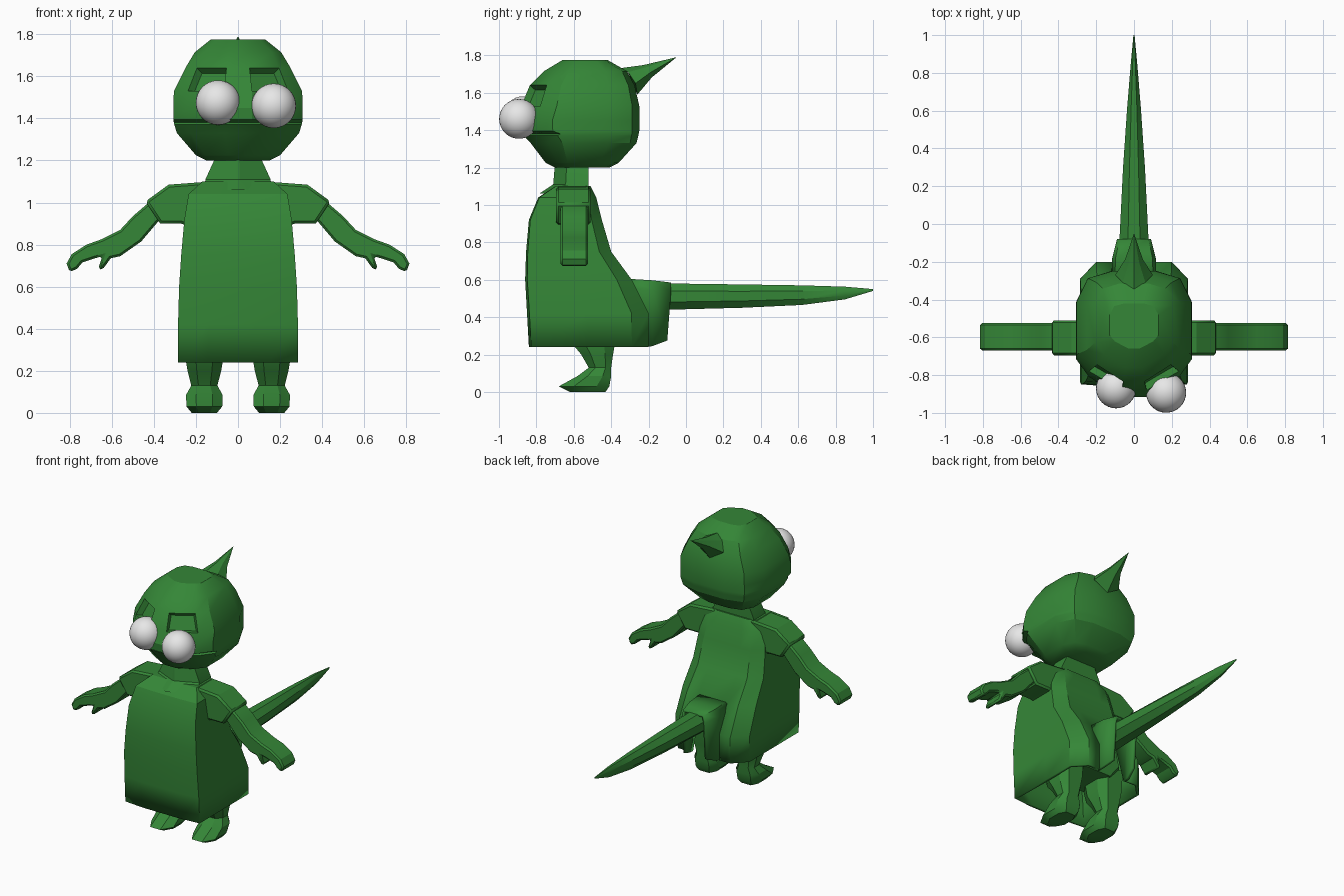
import bpy, bmesh, math
from mathutils import Vector

if "Cube" in bpy.data.objects:
    bpy.data.objects.remove(bpy.data.objects["Cube"], do_unlink=True)


def material(name, rgb):
    m = bpy.data.materials.new(name)
    m.use_nodes = True
    m.diffuse_color = (*rgb, 1)
    bsdf = m.node_tree.nodes["Principled BSDF"]
    bsdf.inputs["Base Color"].default_value = (*rgb, 1)
    bsdf.inputs["Roughness"].default_value = 0.8
    return m


GREEN = material("leaf green", (0.035, 0.24, 0.038))
WHITE = material("eye white", (0.8, 0.8, 0.8))


def finish(name, bm, mat=GREEN, angle=28):
    bmesh.ops.recalc_face_normals(bm, faces=bm.faces)
    mesh = bpy.data.meshes.new(name)
    bm.to_mesh(mesh)
    bm.free()
    mesh.materials.append(mat)
    ob = bpy.data.objects.new(name, mesh)
    bpy.context.collection.objects.link(ob)
    bpy.ops.object.select_all(action='DESELECT')
    ob.select_set(True)
    bpy.context.view_layer.objects.active = ob
    bpy.ops.object.shade_smooth_by_angle(angle=math.radians(angle))
    return ob


def ring(shape, w, front, back, z, x=0):
    """Horizontal symmetric section; shape holds (width, depth) fractions from front to back."""
    half = [(w * a, front + (back - front) * b) for a, b in shape]
    return [(x + a, b, z) for a, b in half] + [(x - a, b, z) for a, b in reversed(half)]


def loft(rings, cap_start=True, cap_end=True, closed=True):
    bm = bmesh.new()
    rows = [[bm.verts.new(p) for p in r] for r in rings]
    n = len(rows[0])
    for lo, hi in zip(rows, rows[1:]):
        for i in range(n if closed else n - 1):
            j = (i + 1) % n
            bm.faces.new((lo[i], lo[j], hi[j], hi[i]))
    if cap_start:
        bm.faces.new(rows[0])
    if cap_end:
        bm.faces.new(rows[-1])
    bmesh.ops.recalc_face_normals(bm, faces=bm.faces)
    return bm


def prism(name, outline, y0, y1, side, bevel):
    """Front outline extruded in depth, with softened edges."""
    bm = bmesh.new()
    face = bm.faces.new([bm.verts.new((side * x, y0, z)) for x, z in outline])
    out = bmesh.ops.extrude_face_region(bm, geom=[face])
    moved = [v for v in out["geom"] if isinstance(v, bmesh.types.BMVert)]
    bmesh.ops.translate(bm, verts=moved, vec=(0, y1 - y0, 0))
    ob = finish(name, bm)
    mod = ob.modifiers.new("soft edges", 'BEVEL')
    mod.width, mod.segments, mod.limit_method = bevel, 1, 'ANGLE'
    mod.angle_limit = math.radians(60)
    return ob


def thicken(ob, t):
    mod = ob.modifiers.new("cloth", 'SOLIDIFY')
    mod.thickness, mod.offset = t, -1


# Robe: open at the hem, slit at the back below the tail
cloth = [(0.5, 0), (1, 0.02), (1, 0.5), (1, 0.86), (0.7, 1), (0.4, 1)]
robe_sections = [
    (0.285, -0.84, -0.20, 0.24), (0.285, -0.85, -0.20, 0.42),
    (0.28, -0.86, -0.29, 0.60), (0.27, -0.855, -0.40, 0.75),
    (0.255, -0.84, -0.45, 0.92), (0.235, -0.79, -0.48, 1.04),
    (0.17, -0.70, -0.51, 1.10)]
bm = loft([ring(cloth, *s) for s in robe_sections], cap_start=False)
slit = [f for f in bm.faces if abs(f.calc_center_median().x) < 0.01
        and f.calc_center_median().y > -0.3 and f.calc_center_median().z < 0.6]
bmesh.ops.delete(bm, geom=slit, context='FACES')
thicken(finish("robe", bm), 0.02)

# Cloth flap arching over the tail root
flap = []
for y_top, y_low, w, top, low in [(-0.31, -0.22, 0.12, 0.605, 0.24),
                                  (-0.18, -0.18, 0.115, 0.597, 0.245),
                                  (-0.08, -0.10, 0.09, 0.585, 0.275)]:
    flap.append([(-w, y_low, low), (-w, y_top, top - 0.05), (-w * 0.85, y_top, top),
                 (w * 0.85, y_top, top), (w, y_top, top - 0.05), (w, y_low, low)])
thicken(finish("tail_flap", loft(flap, False, False, closed=False)), 0.02)

# Tail: tapering tube
tail = []
for y, w, low, top in [(-0.4, 0.08, 0.43, 0.58), (-0.08, 0.077, 0.44, 0.58),
                       (0.3, 0.058, 0.45, 0.575), (0.62, 0.036, 0.465, 0.57),
                       (0.85, 0.017, 0.495, 0.563), (1.0, 0.003, 0.54, 0.55)]:
    mid, h = (low + top) / 2, (top - low) / 2
    steps = [math.tau * (i + 0.5) / 8 for i in range(8)]
    tail.append([(w * 1.08 * math.cos(a), y, mid + h * 1.08 * math.sin(a)) for a in steps])
finish("tail", loft(tail))

# Hips hidden within the robe
block = [(0.7, 0), (1, 0.25), (1, 0.75), (0.7, 1)]
finish("hips", loft([ring(block, 0.15, -0.62, -0.36, 0.34),
                     ring(block, 0.23, -0.68, -0.34, 0.42),
                     ring(block, 0.21, -0.68, -0.38, 0.65)]))

# Neck with a pointed collar front
collar = [(0.05, 0), (1, 0.35), (1, 1)]
finish("neck", loft([ring(collar, 0.16, -0.785, -0.52, 1.06),
                     ring(collar, 0.155, -0.71, -0.52, 1.11),
                     ring(collar, 0.1, -0.70, -0.52, 1.23)]))

# Head with sunken eye sockets and a mouth crease
skull = [(0.22, 0), (0.78, 0.16), (1, 0.3), (1, 0.74), (0.8, 0.94), (0.38, 1)]
head_sections = [
    (0.15, -0.70, -0.41, 1.20), (0.20, -0.75, -0.36, 1.225),
    (0.29, -0.83, -0.265, 1.33), (0.303, -0.87, -0.255, 1.37),
    (0.305, -0.85, -0.253, 1.38), (0.307, -0.91, -0.25, 1.395),
    (0.307, -0.915, -0.248, 1.45), (0.305, -0.88, -0.25, 1.53),
    (0.25, -0.835, -0.275, 1.64), (0.205, -0.76, -0.315, 1.715),
    (0.13, -0.66, -0.42, 1.775)]
bm = loft([ring(skull, *s) for s in head_sections])
sockets = []
for f in bm.faces:
    c = f.calc_center_median()
    if 1.53 < c.z < 1.64 and 0.08 < abs(c.x) < 0.2 and c.y < -0.7:
        sockets.append(f)
bmesh.ops.inset_individual(bm, faces=sockets, thickness=0.018, depth=-0.035)
finish("head", bm)

# Swept-back crest at the back of the head
root = [(0, -0.36, 1.73), (0.06, -0.31, 1.71), (0.1, -0.27, 1.65), (0, -0.26, 1.59)]
root += [(-x, y, z) for x, y, z in reversed(root[1:3])]
tip = Vector((0, -0.05, 1.79))
rows = []
for t, pinch in [(0, 1), (0.4, 0.78), (1, 0.02)]:
    row = []
    for p in root:
        q = Vector(p).lerp(tip, t)
        axis = Vector((0, -0.31, 1.68)).lerp(tip, t)
        row.append(axis + (q - axis) * (pinch if t else 1))
    rows.append(row)
finish("crest", loft(rows))

# Bulging, slightly uneven eyes
for name, centre in [("right_eye", (-0.095, -0.87, 1.475)), ("left_eye", (0.17, -0.893, 1.46))]:
    bm = bmesh.new()
    bmesh.ops.create_uvsphere(bm, u_segments=32, v_segments=16, radius=0.106)
    bmesh.ops.translate(bm, verts=bm.verts, vec=centre)
    finish(name, bm, WHITE, 60)

sleeve_outline = [(0.13, 1.1), (0.33, 1.085), (0.44, 1.005), (0.37, 0.9), (0.27, 0.9), (0.13, 0.85)]
arm_outline = [(0.36, 1.02), (0.43, 0.995), (0.5, 0.935), (0.56, 0.87), (0.65, 0.825),
               (0.72, 0.8), (0.79, 0.755), (0.815, 0.71), (0.8, 0.67), (0.765, 0.685),
               (0.74, 0.715), (0.68, 0.735), (0.645, 0.745), (0.665, 0.685), (0.645, 0.68),
               (0.605, 0.735), (0.56, 0.745), (0.46, 0.815), (0.375, 0.915), (0.34, 0.95)]
foot = [(0.45, 0), (1, 0.3), (1, 0.75), (0.6, 1)]
leg_sections = [
    (0.06, -0.62, -0.43, 0.0), (0.085, -0.68, -0.41, 0.03), (0.087, -0.58, -0.40, 0.085),
    (0.062, -0.52, -0.40, 0.13), (0.08, -0.56, -0.39, 0.20), (0.09, -0.61, -0.38, 0.26),
    (0.1, -0.65, -0.37, 0.42)]

# Sleeves, arms with thumbs, and legs with feet
for side, label in [(1, "left"), (-1, "right")]:
    prism(label + "_sleeve", sleeve_outline, -0.695, -0.51, side, 0.012)
    prism(label + "_arm", arm_outline, -0.67, -0.525, side, 0.012)
    finish(label + "_leg", loft([ring(foot, *s, x=side * 0.16) for s in leg_sections]))
